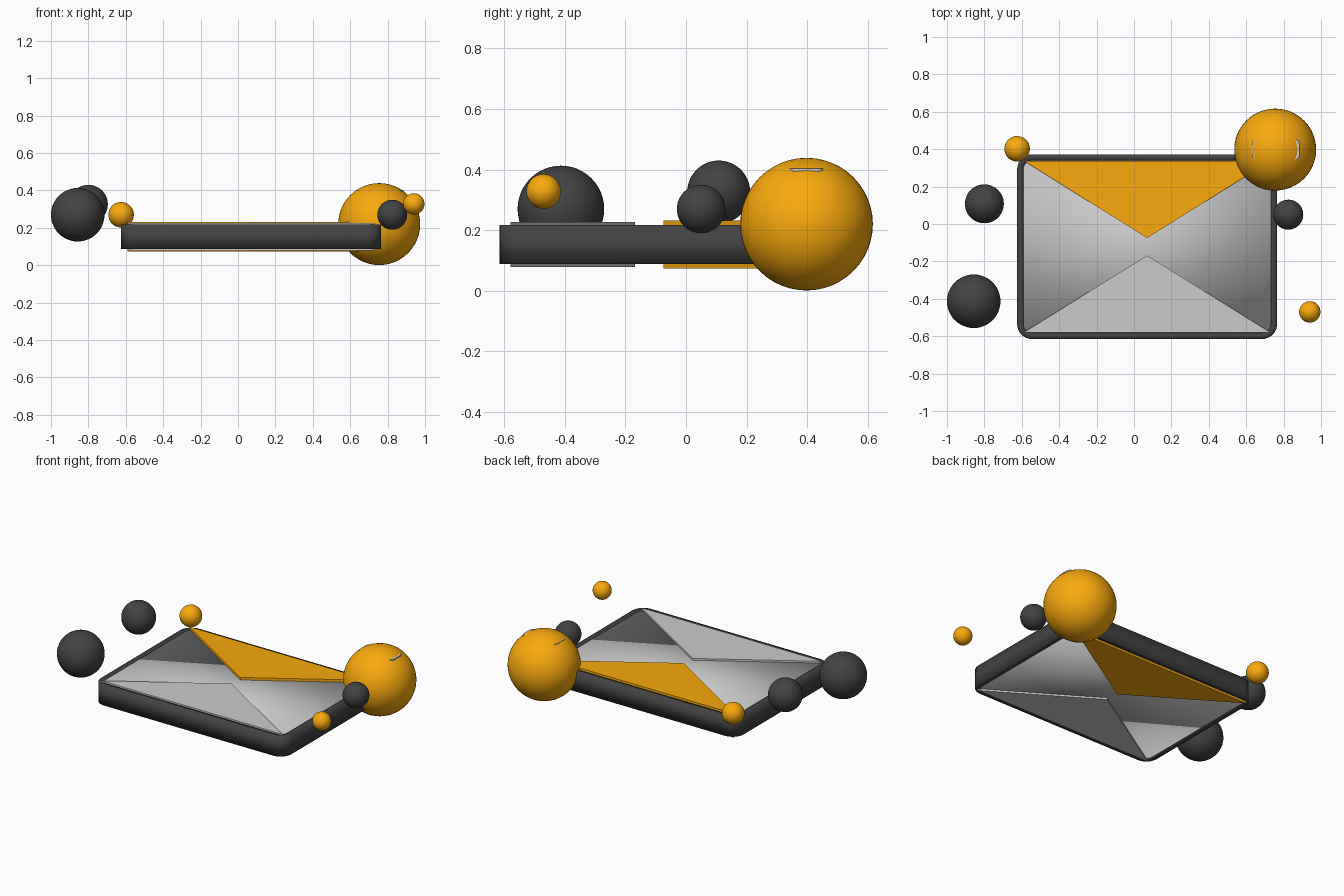
import bpy, bmesh, math

if "Cube" in bpy.data.objects:
    bpy.data.objects.remove(bpy.data.objects["Cube"])

def material(name, rgb):
    m = bpy.data.materials.new(name)
    m.diffuse_color = (*rgb, 1)
    m.use_nodes = True
    m.node_tree.nodes["Principled BSDF"].inputs["Base Color"].default_value = m.diffuse_color
    return m

ORANGE = material("orange", (0.95, 0.40, 0.004))
DARK = material("dark", (0.055, 0.055, 0.055))

X0, X1, Y0, Y1, RAD = -0.625, 0.765, -0.615, 0.372, 0.08
ZB, ZT = 0.088, 0.218
ZM = (ZB + ZT) / 2

def finish(name, bm, mat=None, angle=35):
    bmesh.ops.recalc_face_normals(bm, faces=bm.faces)
    me = bpy.data.meshes.new(name)
    bm.to_mesh(me)
    bm.free()
    ob = bpy.data.objects.new(name, me)
    bpy.context.collection.objects.link(ob)
    if mat:
        me.materials.append(mat)
    bpy.ops.object.select_all(action='DESELECT')
    ob.select_set(True)
    bpy.context.view_layer.objects.active = ob
    bpy.ops.object.shade_smooth_by_angle(angle=math.radians(angle))
    return ob

def rounded_loop(bm, inset, z, n=8):
    r = max(RAD - inset, 0.015)
    a, b, c, d = X0 + inset + r, X1 - inset - r, Y0 + inset + r, Y1 - inset - r
    loop = []
    for k, (cx, cy) in enumerate([(b, d), (a, d), (a, c), (b, c)]):
        for i in range(n + 1):
            t = math.pi / 2 * (k + i / n)
            loop.append(bm.verts.new((cx + r * math.cos(t), cy + r * math.sin(t), z)))
    return loop

# Dark envelope frame: an outline section swept around the rounded rectangle
bm = bmesh.new()
loops = [rounded_loop(bm, i, z)
         for i, z in [(0, ZB), (0, ZT), (0.033, ZT), (0.033, ZB)]]
for p, q in zip(loops, loops[1:] + loops[:1]):
    for i in range(len(p)):
        j = (i + 1) % len(p)
        bm.faces.new((p[i], p[j], q[j], q[i]))
finish("envelope_frame", bm, DARK, 100)

# Grey body filling the frame, smooth shaded over its edges
bm = bmesh.new()
bmesh.ops.create_cube(bm, size=1)
bmesh.ops.scale(bm, verts=bm.verts, vec=(X1 - X0 - 0.066, Y1 - Y0 - 0.066, ZT - ZB - 0.006))
bmesh.ops.translate(bm, verts=bm.verts, vec=((X0 + X1) / 2, (Y0 + Y1) / 2, ZM))
finish("envelope_panel", bm, None, 180)

# Triangular flaps on the upper and lower faces
def flap(name, base_y, tip_y, z0, z1, mat=None):
    for label, sign in (("upper", 1), ("lower", -1)):
        bm = bmesh.new()
        pts = [(-0.59, base_y), (0.73, base_y), (0.07, tip_y)]
        lo, hi = [[bm.verts.new((x, y, ZM + sign * (z - ZM))) for x, y in pts]
                  for z in (z0, z1)]
        bm.faces.new(lo)
        bm.faces.new(hi)
        for i in range(3):
            j = (i + 1) % 3
            bm.faces.new((lo[i], lo[j], hi[j], hi[i]))
        finish(f"{label}_{name}", bm, mat)

flap("closing_flap", 0.338, -0.075, 0.212, 0.232, ORANGE)
flap("bottom_flap", -0.58, -0.168, 0.208, 0.227)

# Notification ball and floating balls
for name, x, y, z, r, mat in [
    ("notification_ball", 0.755, 0.398, 0.22, 0.219, ORANGE),
    ("corner_ball", -0.625, 0.402, 0.27, 0.068, ORANGE),
    ("right_small_ball", 0.94, -0.47, 0.328, 0.057, ORANGE),
    ("left_back_ball", -0.80, 0.108, 0.326, 0.104, DARK),
    ("left_front_ball", -0.857, -0.413, 0.27, 0.143, DARK),
    ("right_dark_ball", 0.825, 0.05, 0.27, 0.08, DARK),
]:
    bm = bmesh.new()
    bmesh.ops.create_uvsphere(bm, u_segments=48, v_segments=24, radius=r)
    bmesh.ops.translate(bm, verts=bm.verts, vec=(x, y, z))
    finish(name, bm, mat)

# Thin bar barely poking out of the notification ball
bm = bmesh.new()
bmesh.ops.create_cube(bm, size=1)
bmesh.ops.scale(bm, verts=bm.verts, vec=(0.25, 0.11, 0.011))
bmesh.ops.translate(bm, verts=bm.verts, vec=(0.759, 0.398, 0.398))
ends = [e for e in bm.edges if abs(e.verts[0].co.z - e.verts[1].co.z) > 0.005]
bmesh.ops.bevel(bm, geom=ends, offset=0.025, segments=6, profile=0.5, affect='EDGES')
finish("badge_bar", bm)
